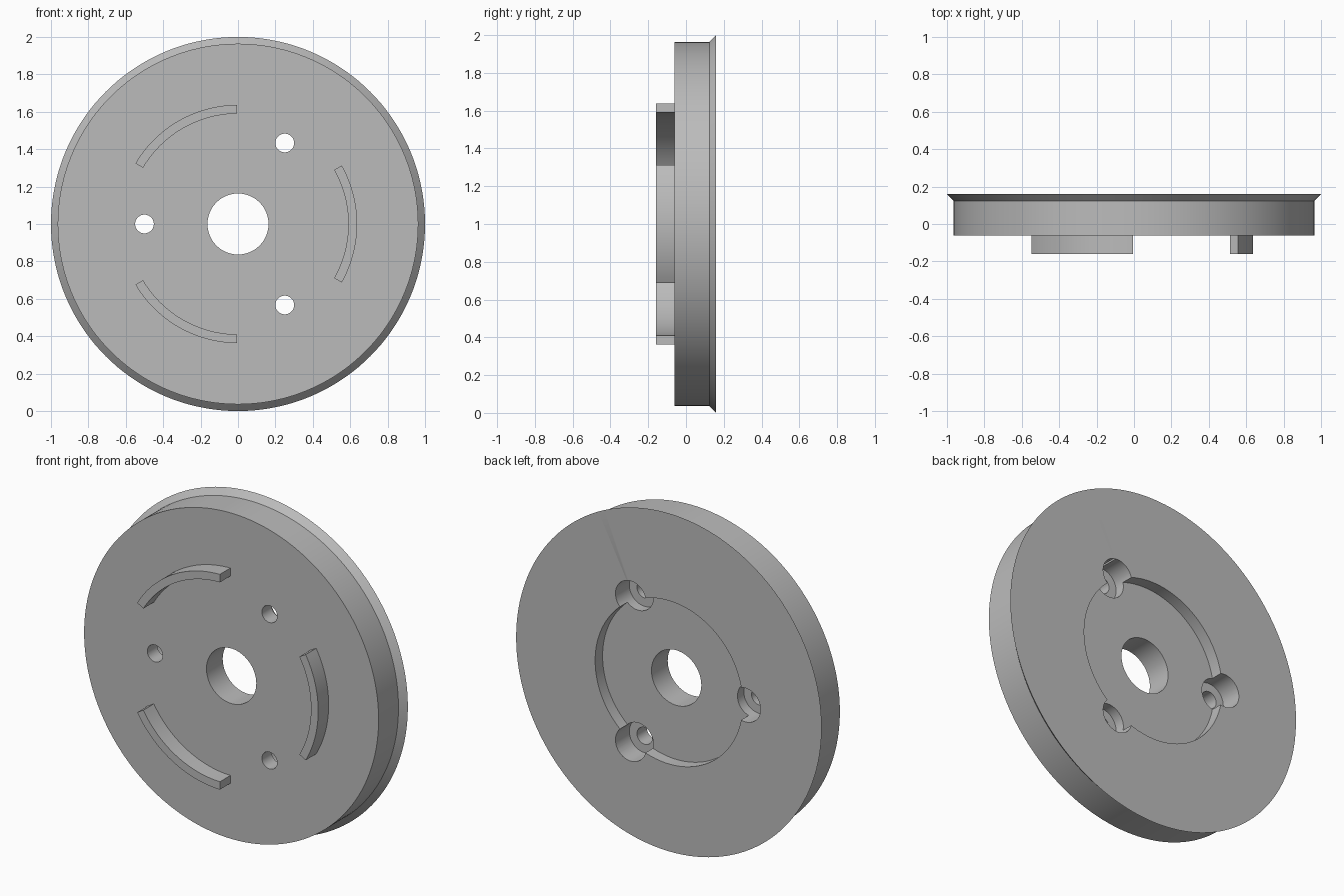
import bpy
import bmesh
from math import radians, sin, cos, tau
from mathutils import Matrix, Vector

cube = bpy.data.objects.get("Cube")
if cube:
    bpy.data.objects.remove(cube, do_unlink=True)

CENTRE = Vector((0, 0, 1))
FRONT, BACK, RIB_FRONT = -0.062, 0.16, -0.16

grey = bpy.data.materials.new("plain grey")
grey.use_nodes = True
colour = (0.5, 0.5, 0.5, 1)
grey.diffuse_color = colour
grey.node_tree.nodes["Principled BSDF"].inputs["Base Color"].default_value = colour


def add_lathe(name, profile, start=0.0, sweep=tau, steps=144):
    """Sweep a closed (radius, y) outline around the y axis."""
    full = sweep >= tau
    bm = bmesh.new()
    rings = []
    for i in range(steps if full else steps + 1):
        a = start + sweep * i / steps
        rings.append([bm.verts.new(CENTRE + Vector((r * cos(a), y, r * sin(a))))
                      for r, y in profile])
    n = len(profile)
    for i in range(steps):
        a, b = rings[i], rings[(i + 1) % len(rings)]
        for j in range(n):
            k = (j + 1) % n
            bm.faces.new((a[j], a[k], b[k], b[j]))
    if not full:
        bm.faces.new(rings[0])
        bm.faces.new(rings[-1])
    bmesh.ops.recalc_face_normals(bm, faces=bm.faces)
    mesh = bpy.data.meshes.new(name)
    bm.to_mesh(mesh)
    bm.free()
    mesh.materials.append(grey)
    obj = bpy.data.objects.new(name, mesh)
    bpy.context.collection.objects.link(obj)
    return obj


def make_active(obj):
    bpy.ops.object.select_all(action='DESELECT')
    obj.select_set(True)
    bpy.context.view_layer.objects.active = obj


def smooth(obj):
    make_active(obj)
    bpy.ops.object.shade_smooth_by_angle(angle=radians(30))


def drill(obj, radius, y0, y1, angle):
    """Cut a round hole along y at the bolt circle."""
    place = Matrix.Translation(CENTRE + Vector((0.5 * cos(angle), (y0 + y1) / 2,
                                                0.5 * sin(angle))))
    bm = bmesh.new()
    bmesh.ops.create_cone(bm, cap_ends=True, segments=48, radius1=radius,
                          radius2=radius, depth=y1 - y0,
                          matrix=place @ Matrix.Rotation(radians(90), 4, 'X'))
    mesh = bpy.data.meshes.new("hole_cutter")
    bm.to_mesh(mesh)
    bm.free()
    mesh.materials.append(grey)
    cutter = bpy.data.objects.new("hole_cutter", mesh)
    cutter.hide_render = True
    bpy.context.collection.objects.link(cutter)
    make_active(obj)
    mod = obj.modifiers.new("hole", 'BOOLEAN')
    mod.operation = 'DIFFERENCE'
    mod.solver = 'EXACT'
    mod.object = cutter
    bpy.ops.object.modifier_apply(modifier=mod.name)
    bpy.data.objects.remove(cutter, do_unlink=True)


# Disc with flared back rim, centre bore and round back recess
RECESS = BACK - 0.07
disc = add_lathe("disc", [(0.163, FRONT), (0.964, FRONT), (0.964, 0.124),
                          (1.0, BACK), (0.483, BACK), (0.483, RECESS),
                          (0.163, RECESS)])

# Three counterbored bolt holes
for deg in (60, 180, 300):
    drill(disc, 0.1, BACK - 0.13, BACK + 0.1, radians(deg))
    drill(disc, 0.05, FRONT - 0.1, BACK + 0.1, radians(deg))
smooth(disc)

# Three curved ribs on the front face
rib_outline = [(0.59, RIB_FRONT), (0.637, RIB_FRONT), (0.637, FRONT), (0.59, FRONT)]
for name, deg in (("left_rib", 0), ("upper_rib", 120), ("lower_rib", 240)):
    rib = add_lathe(name, rib_outline, radians(deg - 29.4), radians(58.8), 24)
    smooth(rib)
